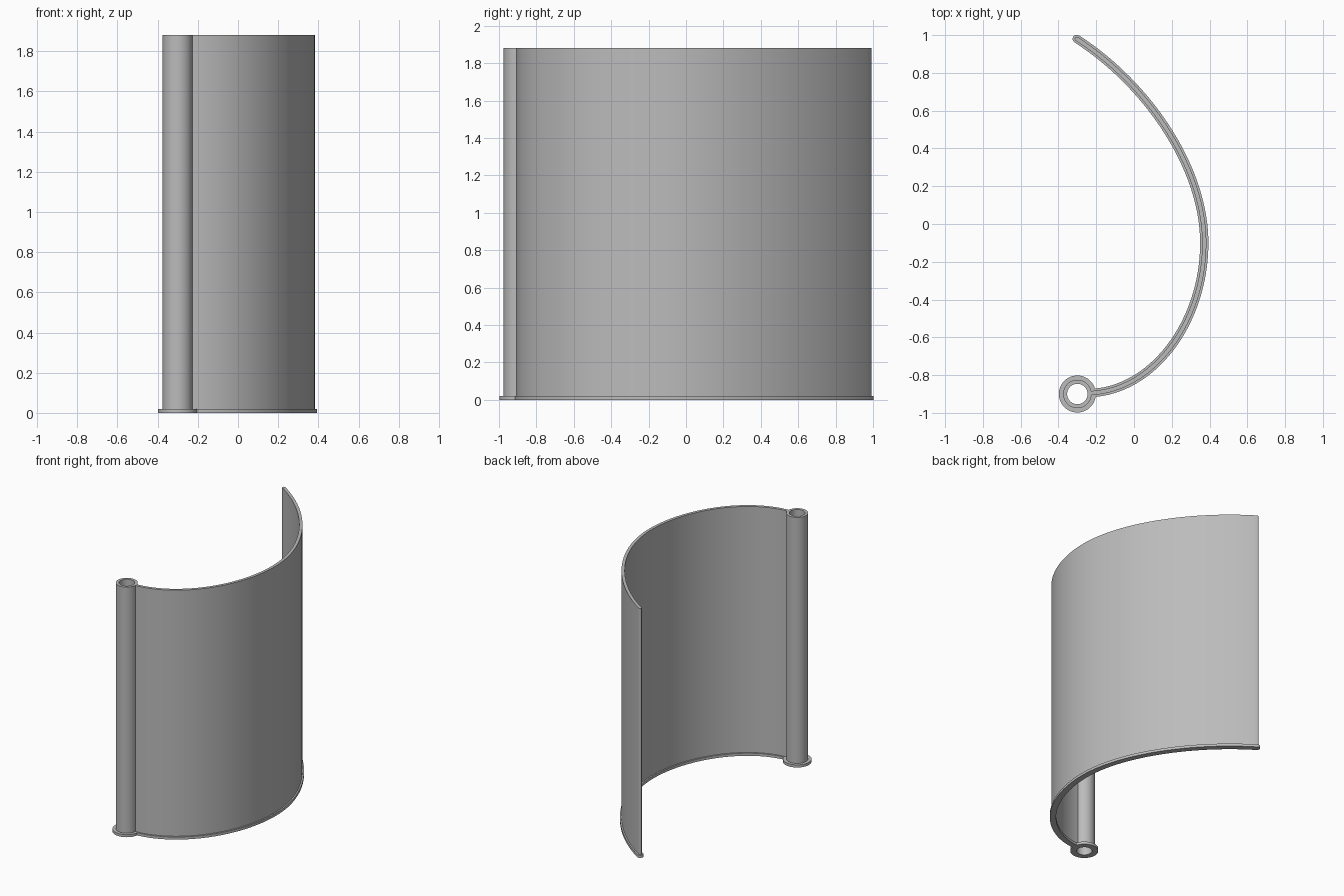
import bpy, bmesh, math
from mathutils import Vector
from mathutils.geometry import interpolate_bezier

old = bpy.data.objects.get("Cube")
if old:
    bpy.data.objects.remove(old, do_unlink=True)

HEIGHT, FLANGE = 1.88, 0.02
TUBE = Vector((-0.3, -0.9))

grey = bpy.data.materials.new("plain grey")
grey.use_nodes = True
COLOUR = (0.5, 0.5, 0.5, 1)
grey.diffuse_color = COLOUR
grey.node_tree.nodes["Principled BSDF"].inputs["Base Color"].default_value = COLOUR


def finish(name, bm):
    bmesh.ops.recalc_face_normals(bm, faces=bm.faces)
    mesh = bpy.data.meshes.new(name)
    bm.to_mesh(mesh)
    bm.free()
    mesh.materials.append(grey)
    obj = bpy.data.objects.new(name, mesh)
    bpy.context.collection.objects.link(obj)
    bpy.ops.object.select_all(action='DESELECT')
    obj.select_set(True)
    bpy.context.view_layer.objects.active = obj
    bpy.ops.object.shade_smooth_by_angle(angle=math.radians(30))


def ring(name, outer, inner, z0, z1, n=64):
    """Hollow cylinder around the tube axis."""
    bm = bmesh.new()
    rows = []
    for i in range(n):
        a = math.tau * i / n
        d = Vector((math.cos(a), math.sin(a)))
        rows.append([bm.verts.new((*(TUBE + d * r), z))
                     for r, z in ((outer, z0), (outer, z1), (inner, z1), (inner, z0))])
    for i in range(n):
        a, b = rows[i], rows[(i + 1) % n]
        for k in range(4):
            m = (k + 1) % 4
            bm.faces.new((a[k], b[k], b[m], a[m]))
    finish(name, bm)


def sheet(name, path, half, z0, z1):
    """Vertical strip following the path, with a rounded free end."""
    left, right = [], []
    for i, p in enumerate(path):
        t = (path[min(i + 1, len(path) - 1)] - path[max(i - 1, 0)]).normalized()
        n = Vector((-t.y, t.x)) * half
        left.append(p + n)
        right.append(p - n)
    cap = [path[-1] - n * math.cos(a) + t * half * math.sin(a)
           for a in (math.pi * k / 8 for k in range(1, 8))]
    bm = bmesh.new()

    def pair(p):
        return bm.verts.new((*p, z0)), bm.verts.new((*p, z1))

    L, R, C = ([pair(p) for p in pts] for pts in (left, right, cap))
    for k in (0, 1):
        for i in range(len(L) - 1):
            bm.faces.new((L[i][k], R[i][k], R[i + 1][k], L[i + 1][k]))
        bm.faces.new([v[k] for v in [R[-1]] + C + [L[-1]]])
    outline = R + C + L[::-1]
    for a, b in zip(outline, outline[1:] + outline[:1]):
        bm.faces.new((a[0], b[0], b[1], a[1]))
    finish(name, bm)


# Centre line of the curved panel, from the tube to the free edge
start, mid, end = Vector((-0.235, -0.895)), Vector((0.372, -0.1)), Vector((-0.303, 0.98))
lower = interpolate_bezier(start, Vector((0.1, -0.885)), Vector((0.372, -0.52)), mid, 40)
upper = interpolate_bezier(mid, Vector((0.372, 0.3)), Vector((0.07, 0.74)), end, 40)
path = [Vector(p[:2]) for p in list(lower) + list(upper)[1:]]

ring("hinge_tube", 0.075, 0.054, FLANGE, HEIGHT)
ring("tube_foot_flange", 0.098, 0.054, 0, FLANGE)
sheet("curved_panel", path, 0.011, FLANGE, HEIGHT)
sheet("panel_foot_flange", path, 0.022, 0, FLANGE)
